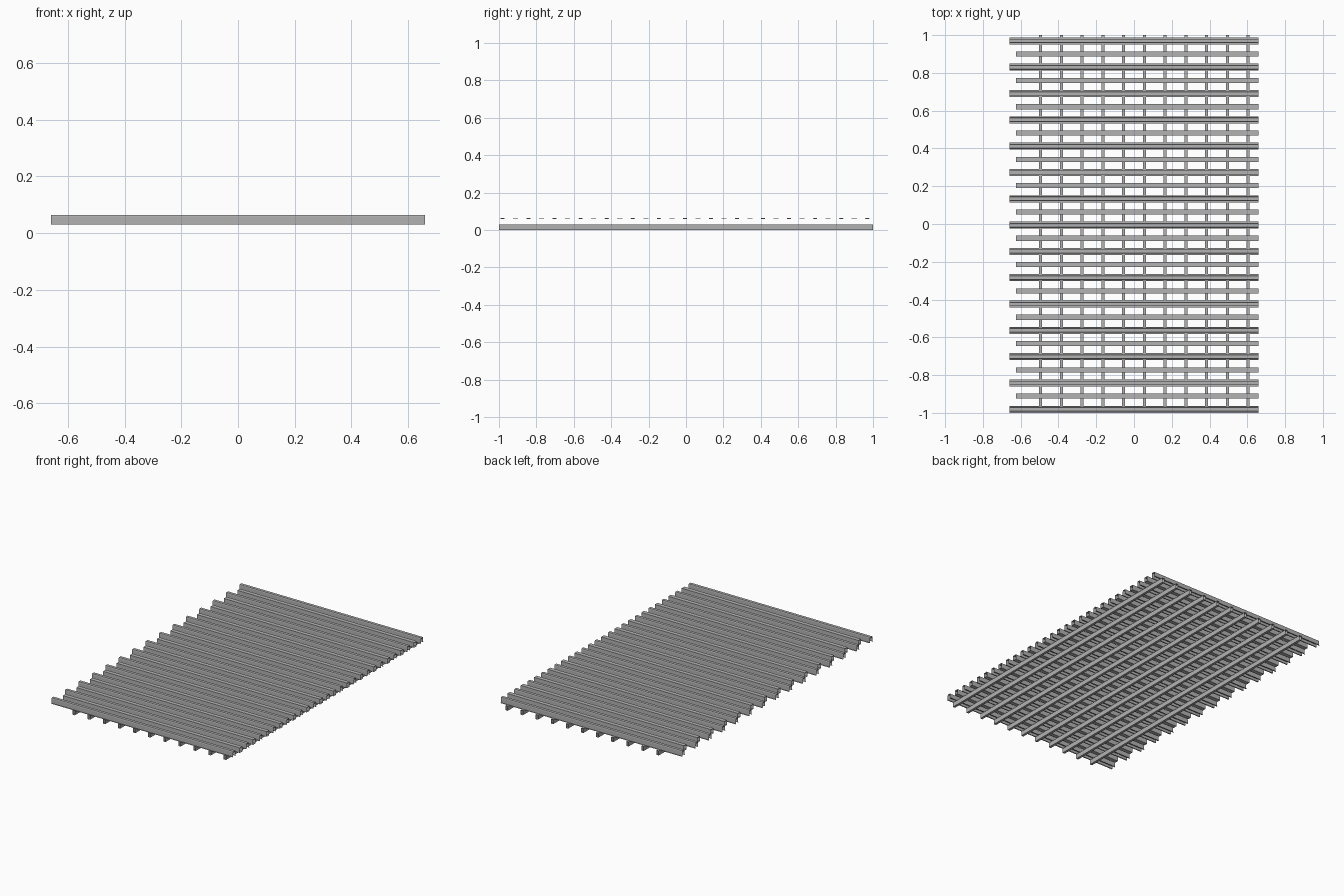
import bpy

if "Cube" in bpy.data.objects:
    bpy.data.objects.remove(bpy.data.objects["Cube"])

# Dark grey metal
metal = bpy.data.materials.new("dark_grey_metal")
metal.diffuse_color = (0.45, 0.45, 0.45, 1.0)
metal.use_nodes = True
metal.node_tree.nodes["Principled BSDF"].inputs["Base Color"].default_value = metal.diffuse_color


def sheet(name, profile, axis, start, end, offset, closed=False, cap=None):
    """Extrude a thin open-ended profile (across, z) along x or y.
    cap lists the profile points joined into a small face at each end."""
    verts = []
    for along in (start, end):
        for a, z in profile:
            verts.append((along, a + offset, z) if axis == 'X' else (a + offset, along, z))
    n = len(profile)
    faces = []
    for i in range(n if closed else n - 1):
        j = (i + 1) % n
        f = (i, j, n + j, n + i)
        faces.append(f if axis == 'X' else f[::-1])
    if cap:
        faces.append(tuple(reversed(cap)))
        faces.append(tuple(n + c for c in cap))
    mesh = bpy.data.meshes.new(name)
    mesh.from_pydata(verts, [], faces)
    mesh.materials.append(metal)
    mesh.update()
    obj = bpy.data.objects.new(name, mesh)
    bpy.context.collection.objects.link(obj)
    return obj


def mirrored(half):
    """Complete a half profile by mirroring it across its centre."""
    return half + [(-a, z) for a, z in reversed(half)]


# Cross-sections of the folded sheet rails
hat = mirrored([(-0.0185, 0.030), (-0.0115, 0.030), (-0.0115, 0.059), (-0.0095, 0.065)])
channel = mirrored([(-0.0135, 0.030), (-0.0135, 0.061), (-0.0135, 0.0635)])
tube = mirrored([(-0.008, 0.0), (-0.008, 0.030)])

STEP = 0.1393
FIRST = -0.981

# Long hat-shaped slats, closed only at the tip of the crown
for i in range(15):
    sheet(f"long_slat_{i + 1}", hat, 'X', -0.66, 0.66, FIRST + i * STEP, cap=(2, 3, 4, 5))

# Short slats between them
for i in range(14):
    sheet(f"short_slat_{i + 1}", channel, 'X', -0.625, 0.66,
          FIRST + (i + 0.5) * STEP, True, cap=(1, 2, 3, 4))

# Supporting bars underneath
for i in range(11):
    sheet(f"support_bar_{i + 1}", tube, 'Y', -1.0, 1.0, -0.494 + i * 0.1098, True)
